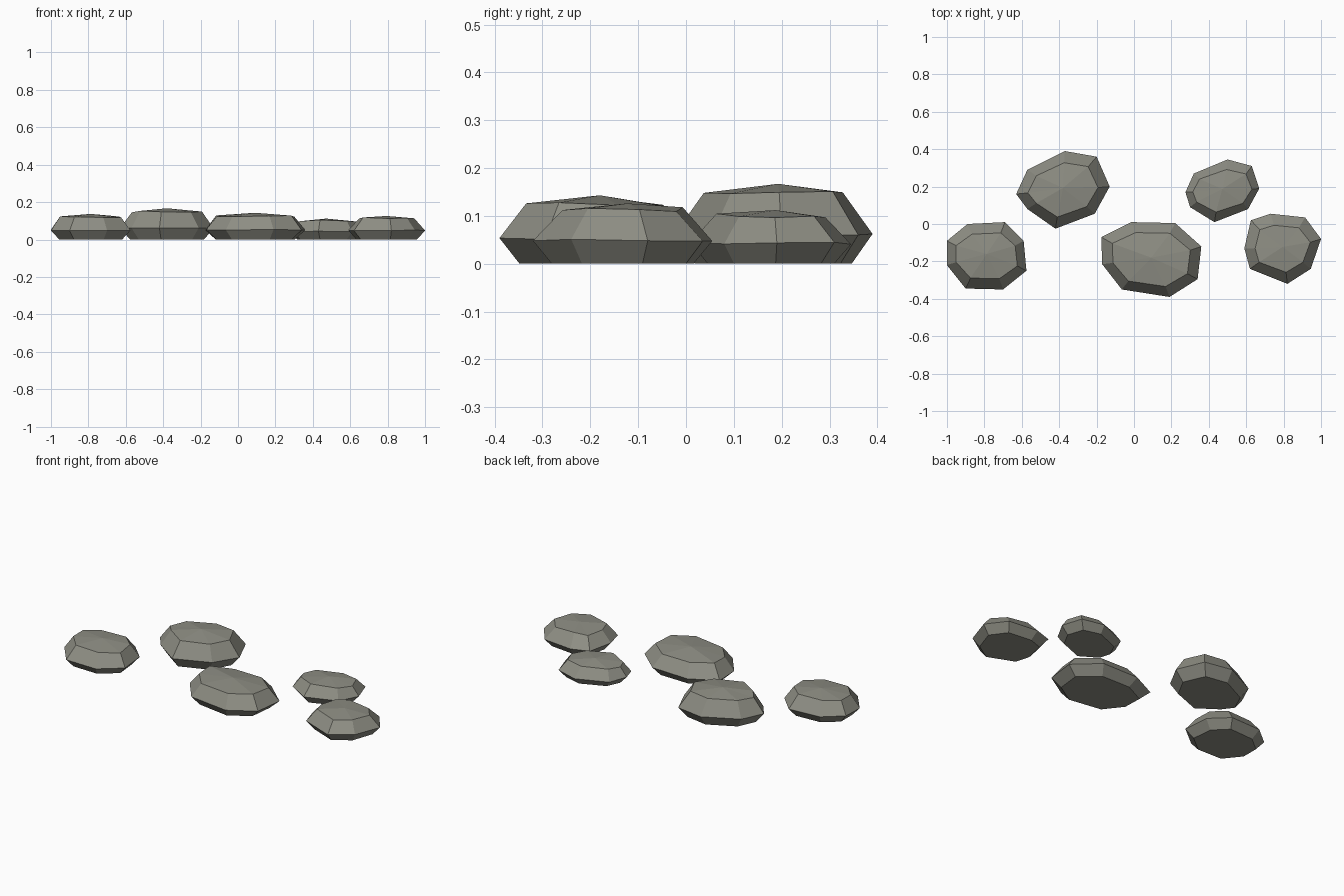
import bpy, bmesh, random

if "Cube" in bpy.data.objects:
    bpy.data.objects.remove(bpy.data.objects["Cube"])

random.seed(4)


def stone(name, outline, waist, shoulder, peak, sx, sy):
    """Faceted stone: flat base, wide waist, inset shoulder and a low peak."""
    xs, ys = zip(*outline)
    cx, cy = (min(xs) + max(xs)) / 2, (min(ys) + max(ys)) / 2
    bm = bmesh.new()

    def ring(kx, ky, z, jitter=0.0):
        return [bm.verts.new((cx + (x - cx) * kx, cy + (y - cy) * ky,
                              z + random.uniform(-jitter, jitter)))
                for x, y in outline]

    rings = [ring(0.79, 0.79, 0), ring(1, 1, waist, 0.003),
             ring(sx, sy, shoulder, 0.005)]
    top = bm.verts.new((cx, cy + 0.01, peak))
    n = len(outline)
    bm.faces.new(rings[0])
    for i in range(n):
        j = (i + 1) % n
        for low, high in zip(rings, rings[1:]):
            bm.faces.new((low[i], low[j], high[j], high[i]))
        bm.faces.new((rings[2][i], rings[2][j], top))
    bmesh.ops.recalc_face_normals(bm, faces=bm.faces)
    mesh = bpy.data.meshes.new(name)
    bm.to_mesh(mesh)
    bm.free()
    obj = bpy.data.objects.new(name, mesh)
    bpy.context.collection.objects.link(obj)
    mesh.materials.append(rock)


rock = bpy.data.materials.new("grey_rock")
rock.diffuse_color = (0.27, 0.27, 0.23, 1)
rock.use_nodes = True
rock.node_tree.nodes["Principled BSDF"].inputs["Base Color"].default_value = rock.diffuse_color

# Five stepping stones, each from its eight-sided plan outline
stone("left_stone", [(-.89, 0), (-.69, .01), (-.59, -.09), (-.575, -.25),
                     (-.70, -.35), (-.90, -.345), (-1, -.22), (-1, -.09)],
      .05, .12, .137, .77, .68)
stone("back_left_stone", [(-.57, .29), (-.37, .39), (-.20, .36), (-.13, .20),
                          (-.21, .055), (-.42, -.025), (-.57, .08), (-.63, .16)],
      .06, .15, .167, .75, .70)
stone("middle_stone", [(-.175, -.07), (-.015, .01), (.22, .005), (.36, -.12),
                       (.34, -.295), (.19, -.39), (-.065, -.35), (-.17, -.215)],
      .052, .125, .143, .78, .72)
stone("back_right_stone", [(.32, .27), (.50, .345), (.63, .31), (.67, .19),
                           (.61, .08), (.43, .01), (.30, .09), (.275, .17)],
      .042, .10, .112, .80, .68)
stone("right_stone", [(.625, .02), (.73, .055), (.915, .035), (1, -.08),
                      (.945, -.24), (.82, -.32), (.62, -.24), (.59, -.13)],
      .05, .113, .126, .72, .67)
